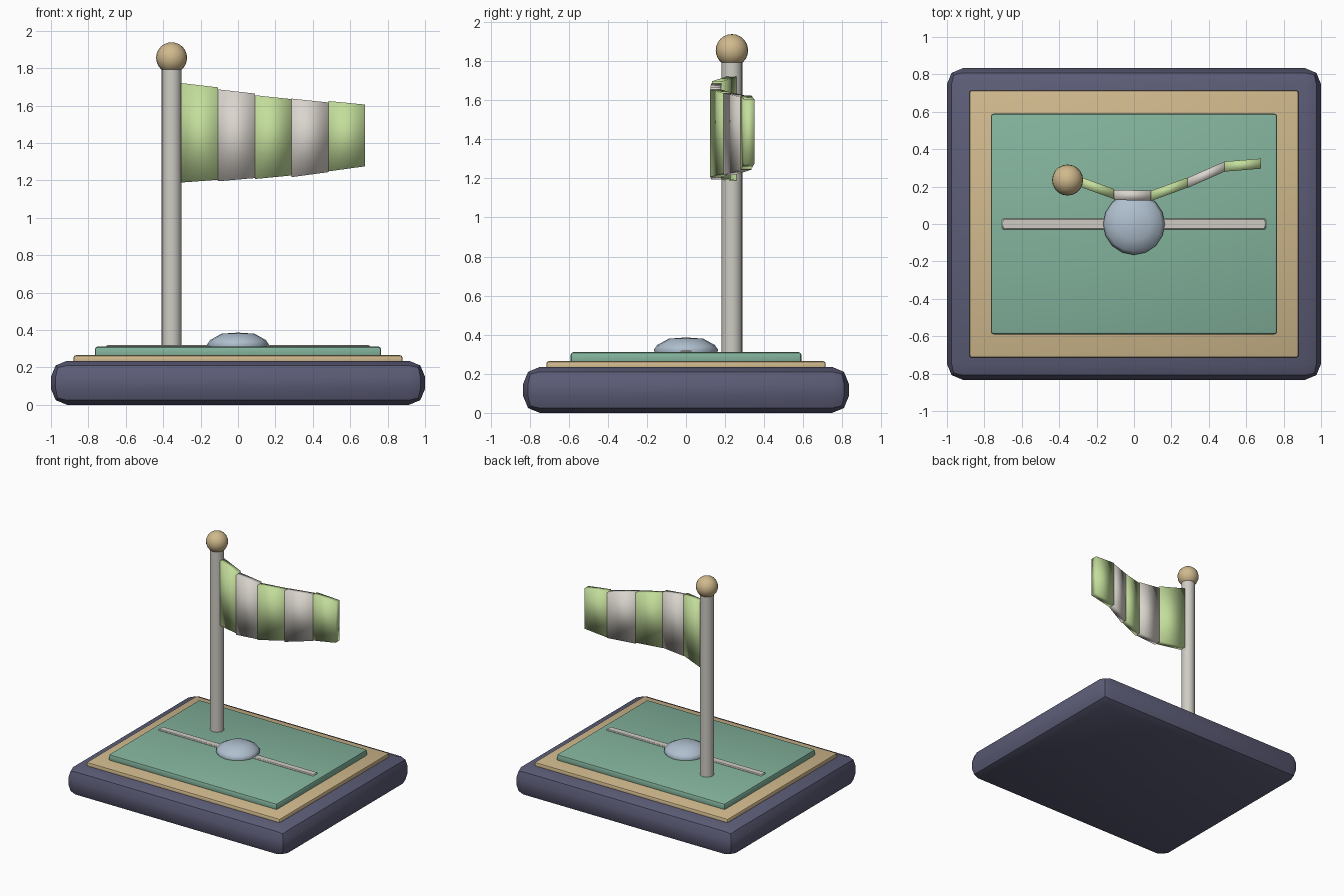
import bpy, bmesh, math

cube = bpy.data.objects.get("Cube")
if cube:
    bpy.data.objects.remove(cube, do_unlink=True)


def material(name, rgb):
    m = bpy.data.materials.new(name)
    m.use_nodes = True
    m.diffuse_color = (*rgb, 1)
    m.node_tree.nodes["Principled BSDF"].inputs["Base Color"].default_value = (*rgb, 1)
    return m


navy = material("slate navy", (0.107, 0.107, 0.185))
tan = material("sand", (0.63, 0.485, 0.265))
green = material("court green", (0.23, 0.455, 0.337))
lime = material("pale lime", (0.55, 0.73, 0.33))
white = material("warm white", (0.70, 0.66, 0.61))
grey = material("stone grey", (0.62, 0.60, 0.55))
blue = material("pale blue", (0.43, 0.52, 0.62))


def finish(name, bm, mat, angle=40):
    """Turn a bmesh into a shaded object; angle None smooths every edge."""
    bmesh.ops.recalc_face_normals(bm, faces=bm.faces)
    mesh = bpy.data.meshes.new(name)
    bm.to_mesh(mesh)
    bm.free()
    mesh.materials.append(mat)
    ob = bpy.data.objects.new(name, mesh)
    bpy.context.collection.objects.link(ob)
    bpy.ops.object.select_all(action="DESELECT")
    ob.select_set(True)
    bpy.context.view_layer.objects.active = ob
    if angle is None:
        bpy.ops.object.shade_smooth()
    else:
        bpy.ops.object.shade_smooth_by_angle(angle=math.radians(angle))
    return ob


def slab(name, half_x, half_y, z0, z1, bevel, segments, mat):
    bm = bmesh.new()
    bmesh.ops.create_cube(bm, size=2)
    for v in bm.verts:
        v.co.x *= half_x
        v.co.y *= half_y
        v.co.z = z1 if v.co.z > 0 else z0
    bmesh.ops.bevel(bm, geom=bm.edges[:], offset=bevel, segments=segments,
                    profile=0.5, affect="EDGES")
    return finish(name, bm, mat)


def lathe(name, profile, sides, x, y, mat, angle=40):
    """Spin (radius, height) points around a vertical axis at x, y."""
    bm = bmesh.new()
    verts = [bm.verts.new((r, 0, z)) for r, z in profile]
    edges = [bm.edges.new(pair) for pair in zip(verts, verts[1:])]
    bmesh.ops.spin(bm, geom=verts + edges, cent=(0, 0, 0), axis=(0, 0, 1),
                   angle=math.tau, steps=sides)
    bmesh.ops.remove_doubles(bm, verts=bm.verts, dist=0.0005)
    bmesh.ops.translate(bm, verts=bm.verts, vec=(x, y, 0))
    return finish(name, bm, mat, angle)


# Stepped base
slab("base", 1.0, 0.833, 0, 0.235, 0.085, 2, navy)
slab("border", 0.88, 0.715, 0.215, 0.265, 0.014, 2, tan)
slab("field", 0.765, 0.59, 0.25, 0.311, 0.014, 2, green)

# Centre line and dome
slab("centre_line", 0.705, 0.03, 0.295, 0.32, 0.006, 1, grey)
lathe("centre_dome", [(0, 0.29), (0.15, 0.29), (0.165, 0.322), (0.148, 0.347),
                      (0.088, 0.38), (0, 0.386)], 16, 0, 0, blue, 60)

# Pole and finial
POLE_X, POLE_Y = -0.355, 0.235
lathe("pole", [(0, 0.29), (0.053, 0.29), (0.053, 1.83), (0, 1.83)],
      20, POLE_X, POLE_Y, grey)
bm = bmesh.new()
bmesh.ops.create_uvsphere(bm, u_segments=20, v_segments=12, radius=0.083)
bmesh.ops.translate(bm, verts=bm.verts, vec=(POLE_X, POLE_Y, 1.855))
finish("finial", bm, tan)

# Flag: tapered panels along a waving path; each end is (x, y, bottom, top)
panels = [
    ((-0.305, 0.232, 1.188, 1.720), (-0.107, 0.160, 1.203, 1.697)),
    ((-0.107, 0.155, 1.195, 1.686), (0.090, 0.152, 1.212, 1.664)),
    ((0.090, 0.150, 1.207, 1.655), (0.287, 0.222, 1.226, 1.634)),
    ((0.287, 0.220, 1.217, 1.637), (0.484, 0.307, 1.244, 1.616)),
    ((0.484, 0.307, 1.248, 1.624), (0.680, 0.323, 1.275, 1.605)),
]
HALF_THICK = 0.027
for i, ends in enumerate(panels):
    bm = bmesh.new()
    bmesh.ops.create_cube(bm, size=2)
    for v in bm.verts:
        x, y, bottom, top = ends[0 if v.co.x < 0 else 1]
        v.co = (x, y + HALF_THICK * v.co.y, top if v.co.z > 0 else bottom)
    finish(f"flag_panel_{i + 1}", bm, white if i % 2 else lime, None)
